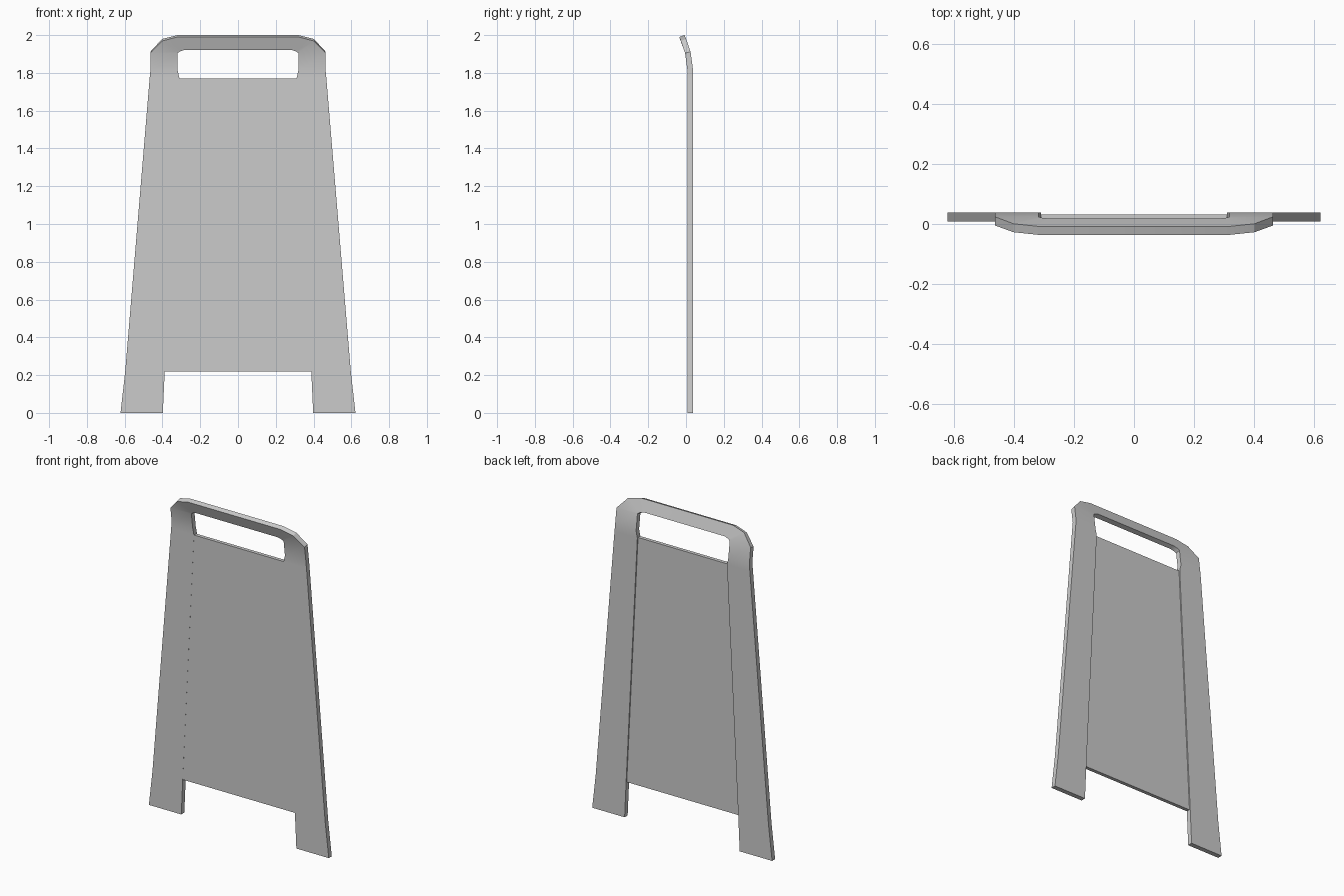
import bpy, bmesh, math

if "Cube" in bpy.data.objects:
    bpy.data.objects.remove(bpy.data.objects["Cube"])


def finish(name, bm):
    bmesh.ops.recalc_face_normals(bm, faces=bm.faces)
    mesh = bpy.data.meshes.new(name)
    bm.to_mesh(mesh)
    bm.free()
    obj = bpy.data.objects.new(name, mesh)
    bpy.context.collection.objects.link(obj)
    bpy.ops.object.select_all(action='DESELECT')
    obj.select_set(True)
    bpy.context.view_layer.objects.active = obj
    bpy.ops.object.shade_smooth_by_angle(angle=math.radians(30))
    return obj


def interp(z, table):
    for (z0, v0), (z1, v1) in zip(table, table[1:]):
        if z <= z1:
            return v0 + (v1 - v0) * (z - z0) / (z1 - z0)
    return table[-1][1]


# Side profile: front surface depth and lean of the section, by height
FRONT_Y = [(0, .008), (1.81, .008), (1.905, -.005), (1.968, -.027), (1.99, -.036)]
LEAN = [(0, 0), (1.81, 0), (1.905, 14), (1.968, 20), (1.99, 20)]
THICK = 0.03

# Outer x, outer z, inner x, inner z from the foot to the top bar
STATIONS = [
    (.622, 0, .398, 0),
    (.597, .22, .388, .22),
    (.468, 1.77, .310, 1.77),
    (.464, 1.81, .319, 1.81),
    (.464, 1.905, .319, 1.905),
    (.402, 1.969, .307, 1.914),
    (.320, 1.99, .280, 1.922),
]


def front_back(bm, x, z):
    y = interp(z, FRONT_Y)
    a = math.radians(interp(z, LEAN))
    front = bm.verts.new((x, y, z))
    back = bm.verts.new((x, y + THICK * math.cos(a), z + THICK * math.sin(a)))
    return front, back


# Frame: two legs joined by the bent handle bar
bm = bmesh.new()
path = [(s, st) for s, seq in ((1, STATIONS), (-1, STATIONS[::-1])) for st in seq]
rings = []
for s, (xo, zo, xi, zi) in path:
    of, ob = front_back(bm, s * xo, zo)
    nf, nb = front_back(bm, s * xi, zi)
    rings.append([of, ob, nb, nf])
for a, b in zip(rings, rings[1:]):
    for i in range(4):
        j = (i + 1) % 4
        bm.faces.new((a[i], a[j], b[j], b[i]))
bm.faces.new(rings[0])
bm.faces.new(rings[-1])
finish("frame", bm)

# Flat board between the legs, slightly recessed at the back
bm = bmesh.new()
outline = [(-.388, .22), (.388, .22), (.31, 1.77), (-.31, 1.77)]
face = bm.faces.new([bm.verts.new((x, .0085, z)) for x, z in outline])
ext = bmesh.ops.extrude_face_region(bm, geom=[face])
moved = [v for v in ext["geom"] if isinstance(v, bmesh.types.BMVert)]
bmesh.ops.translate(bm, verts=moved, vec=(0, .0225, 0))
if not face.is_valid or len(bm.faces) < 6:
    bm.faces.new([v for v in bm.verts if v not in moved])
finish("board_panel", bm)
